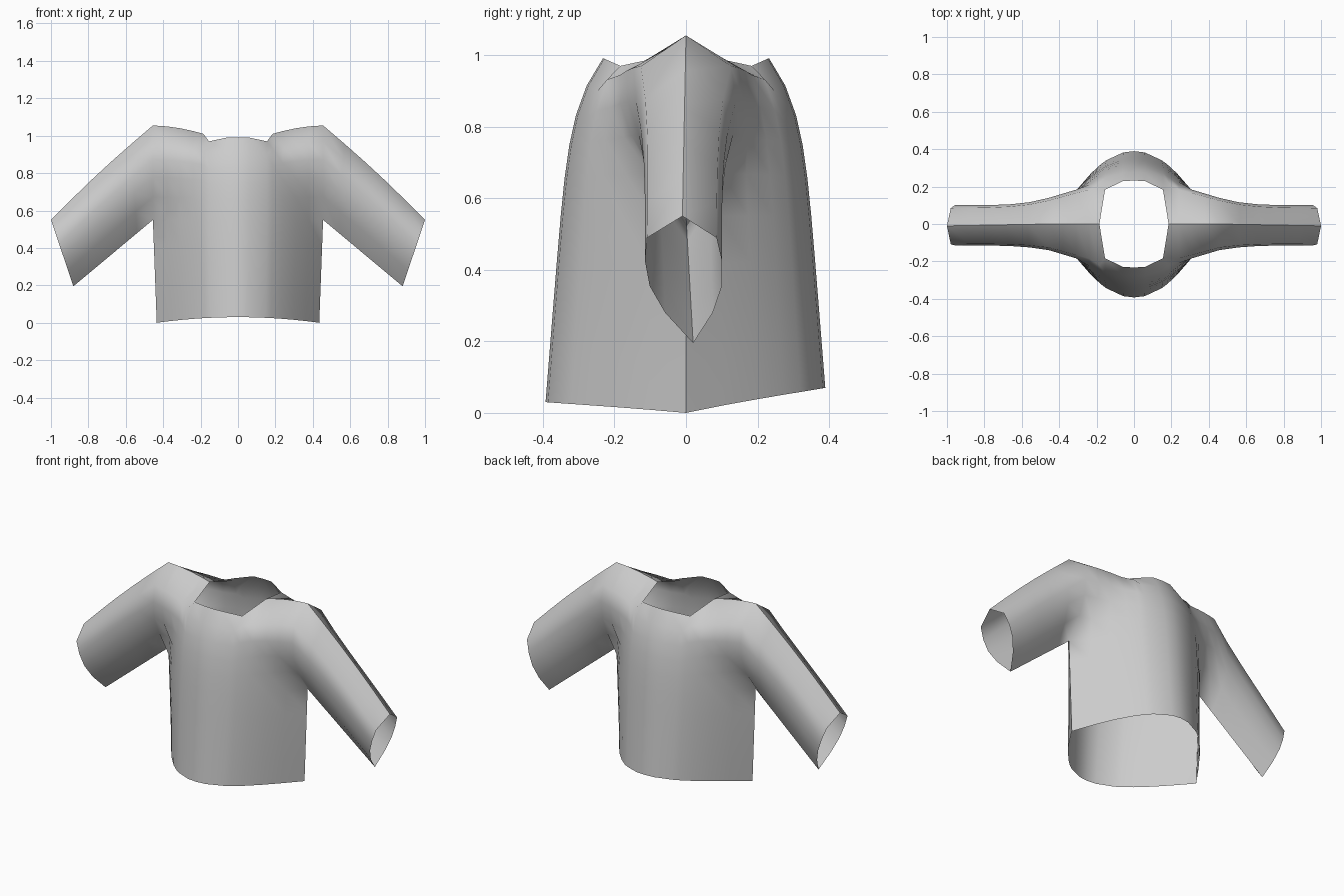
import bpy
import bmesh
import math
from mathutils import Vector

cube = bpy.data.objects.get("Cube")
if cube:
    bpy.data.objects.remove(cube, do_unlink=True)

ARMPIT_Z = 0.55
ARM_WIDTH = 0.14                     # half depth of the sleeve at the armhole
COLUMNS = [0, 0.06, 0.155, 0.185, 0.24, 0.31, 0.38, 0.455]
TOPS = [0.99, 0.99, 0.97, 1.01, 1.025, 1.04, 1.05, 1.055]
NECK_COLUMN = 3                      # column where the neckline meets the shoulder
# Shoulder to armpit: position along the row and fullness of the sleeve there
ROWS = [(0, 0), (0.17, 0.9), (0.36, 1), (0.55, 0.94), (0.76, 0.62), (1, 0)]
SKIRT_ROWS = 4                       # armpit to hem
SLEEVE_STEPS = 5


def body_depth(u, z):
    """Half depth of the torso, u running from centre to side seam."""
    return (0.395 - 0.08 * z - 0.09 * z ** 8) * math.cos(math.pi / 2 * u ** 1.05)


def torso_column(i, side):
    """Points from shoulder or neckline down to the hem."""
    x, top = COLUMNS[i], TOPS[i]
    u = x / COLUMNS[-1]
    points = []
    for t, fullness in ROWS:
        z = top + (ARMPIT_Z - top) * t
        depth = body_depth(u, z)
        if t == 0 and i >= NECK_COLUMN:
            depth = 0
        elif t == 0 and i == NECK_COLUMN - 1:
            depth *= 0.85
        if x > 0.23:
            depth = max(depth, fullness * (ARM_WIDTH + 0.3 * (COLUMNS[-1] - x)))
        points.append(Vector((x, side * depth, z)))
    hem = (0.03 if side < 0 else 0.07) * (1 - u * u)
    for k in range(1, SKIRT_ROWS + 1):
        f = k / SKIRT_ROWS
        z = ARMPIT_Z + (hem - ARMPIT_Z) * f
        points.append(Vector((x * (1 - 0.045 * f), side * body_depth(u, z), z)))
    return points


def sleeve_ring(k, side):
    """Points from the upper seam to the lower seam of the sleeve."""
    bulge = 0.007 * math.sin(math.pi * k)
    upper = Vector((0.455, 0, 1.055)).lerp(Vector((1, 0, 0.55)), k)
    lower = Vector((0.455, 0, ARMPIT_Z)).lerp(Vector((0.88, 0, 0.195)), k)
    upper += Vector((bulge, 0, bulge))
    cuff = 0.115 if side < 0 else 0.1
    width = cuff + (ARM_WIDTH - cuff) * (1 - k) ** 4
    points = []
    for t, fullness in ROWS:
        p = upper.lerp(lower, t)
        p.y = side * fullness * width + k * (0.03 * t - 0.01)
        points.append(p)
    return points


def skin(bm, strips, mirror, flip):
    """Join neighbouring point strips with quads."""
    rows = [[bm.verts.new((p.x * mirror, p.y, p.z)) for p in s] for s in strips]
    for a, b in zip(rows, rows[1:]):
        for j in range(len(a) - 1):
            quad = [a[j], a[j + 1], b[j + 1], b[j]]
            bm.faces.new(quad[::-1] if flip else quad)


def panel(name, side, material):
    """One half of the garment, both sleeves included, ending at the seams."""
    bm = bmesh.new()
    for mirror in (1, -1):
        flip = mirror * side > 0
        skin(bm, [torso_column(i, side) for i in range(len(COLUMNS))], mirror, flip)
        skin(bm, [sleeve_ring(k / SLEEVE_STEPS, side)
                  for k in range(SLEEVE_STEPS + 1)], mirror, flip)
    bmesh.ops.remove_doubles(bm, verts=bm.verts, dist=0.0005)
    for face in bm.faces:
        face.smooth = True
    mesh = bpy.data.meshes.new(name)
    bm.to_mesh(mesh)
    bm.free()
    mesh.materials.append(material)
    bpy.context.collection.objects.link(bpy.data.objects.new(name, mesh))


# Plain grey cloth
GREY = (0.6, 0.6, 0.6, 1)
cloth = bpy.data.materials.new("grey_cloth")
cloth.use_nodes = True
cloth.diffuse_color = GREY
cloth.node_tree.nodes["Principled BSDF"].inputs["Base Color"].default_value = GREY

# Two panels meeting along the shoulder, sleeve and side seams
panel("sweater_front", -1, cloth)
panel("sweater_back", 1, cloth)
